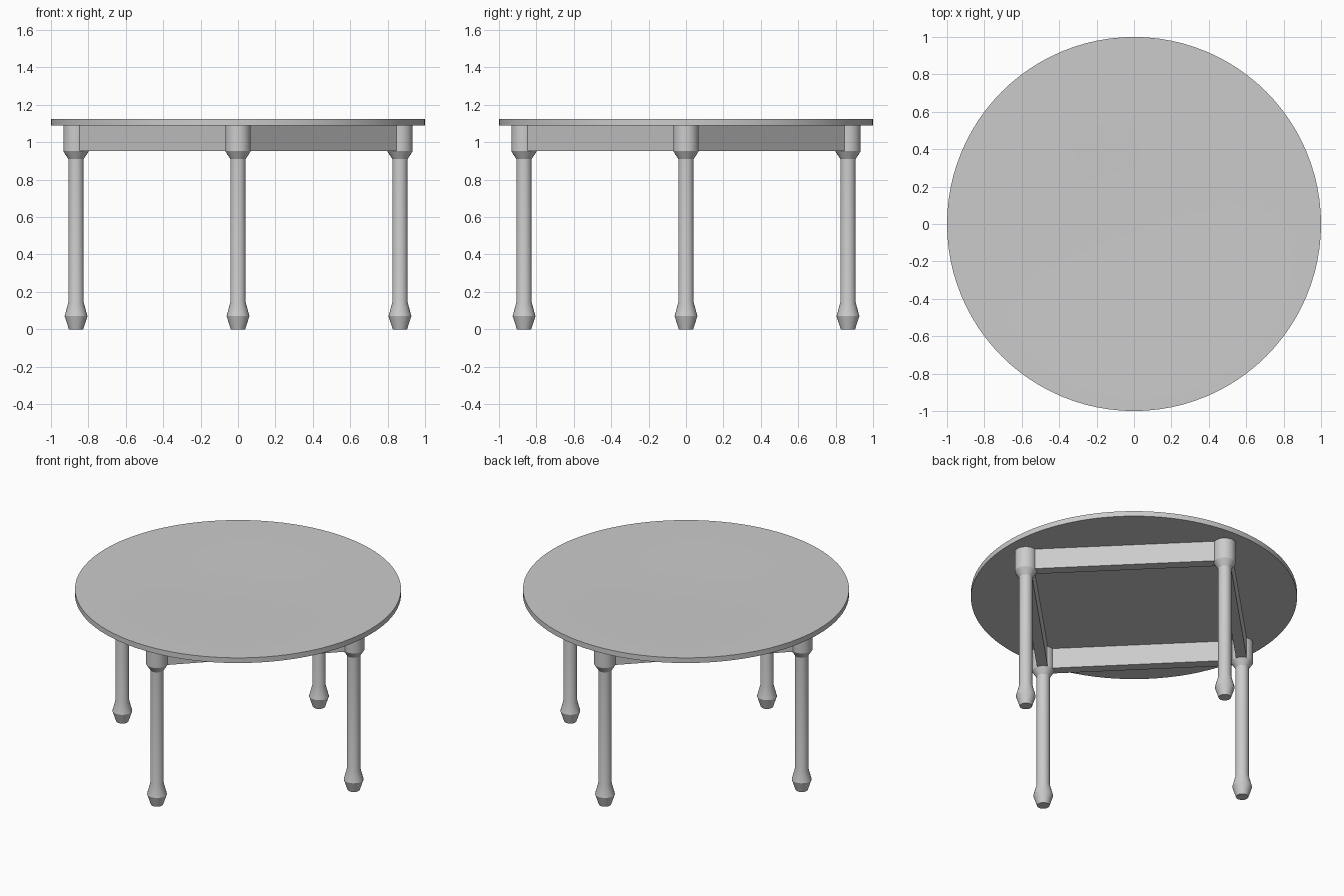
import bpy, bmesh, math
from mathutils import Matrix

cube = bpy.data.objects.get("Cube")
if cube:
    bpy.data.objects.remove(cube, do_unlink=True)

grey = bpy.data.materials.new("plain grey")
grey.use_nodes = True
grey.diffuse_color = (0.6, 0.6, 0.6, 1)
grey.node_tree.nodes["Principled BSDF"].inputs["Base Color"].default_value = (0.6, 0.6, 0.6, 1)

LEG_R = 0.866      # distance of each leg from the centre
APRON_Z = 0.952    # underside of the aprons
TOP_Z = 1.09       # underside of the table top
HEIGHT = 1.125


def finish(name, bm, smooth=True):
    bmesh.ops.recalc_face_normals(bm, faces=bm.faces)
    mesh = bpy.data.meshes.new(name)
    bm.to_mesh(mesh)
    bm.free()
    mesh.materials.append(grey)
    obj = bpy.data.objects.new(name, mesh)
    bpy.context.collection.objects.link(obj)
    if smooth:
        bpy.ops.object.select_all(action="DESELECT")
        obj.select_set(True)
        bpy.context.view_layer.objects.active = obj
        bpy.ops.object.shade_smooth_by_angle(angle=math.radians(25))
    return obj


def lathe(name, profile, sides):
    """Stack rings of (radius, z), closed with flat caps."""
    bm = bmesh.new()
    rings = []
    for r, z in profile:
        rings.append([bm.verts.new((r * math.cos(a), r * math.sin(a), z))
                      for a in (math.tau * i / sides for i in range(sides))])
    for low, high in zip(rings, rings[1:]):
        for i in range(sides):
            j = (i + 1) % sides
            bm.faces.new((low[i], low[j], high[j], high[i]))
    bm.faces.new(rings[0])
    bm.faces.new(rings[-1])
    return finish(name, bm)


# Round top with a very shallow dish in the middle
lathe("table_top", [(1, TOP_Z), (1, HEIGHT), (0.54, HEIGHT), (0.32, HEIGHT - 0.006)], 96)

# Turned legs: foot, shaft, flare and head
leg_profile = [(0.038, 0), (0.061, 0.07), (0.041, 0.145), (0.041, 0.91),
               (0.068, 0.952), (0.068, TOP_Z)]
for i, side in enumerate(("left", "back", "right", "front")):
    a = i * math.pi / 2
    leg = lathe(side + "_leg", leg_profile, 24)
    leg.location = (LEG_R * math.cos(a), LEG_R * math.sin(a), 0)

# Straight aprons joining neighbouring legs
for i, side in enumerate(("back_left", "back_right", "front_right", "front_left")):
    bm = bmesh.new()
    bmesh.ops.create_cube(bm, size=1)
    size = Matrix.Diagonal((0.066, LEG_R * math.sqrt(2) - 0.07, TOP_Z - APRON_Z, 1))
    place = Matrix.Translation((LEG_R / math.sqrt(2), 0, (TOP_Z + APRON_Z) / 2))
    turn = Matrix.Rotation(math.pi / 4 + i * math.pi / 2, 4, "Z")
    bm.transform(turn @ place @ size)
    finish(side + "_apron", bm, smooth=False)
